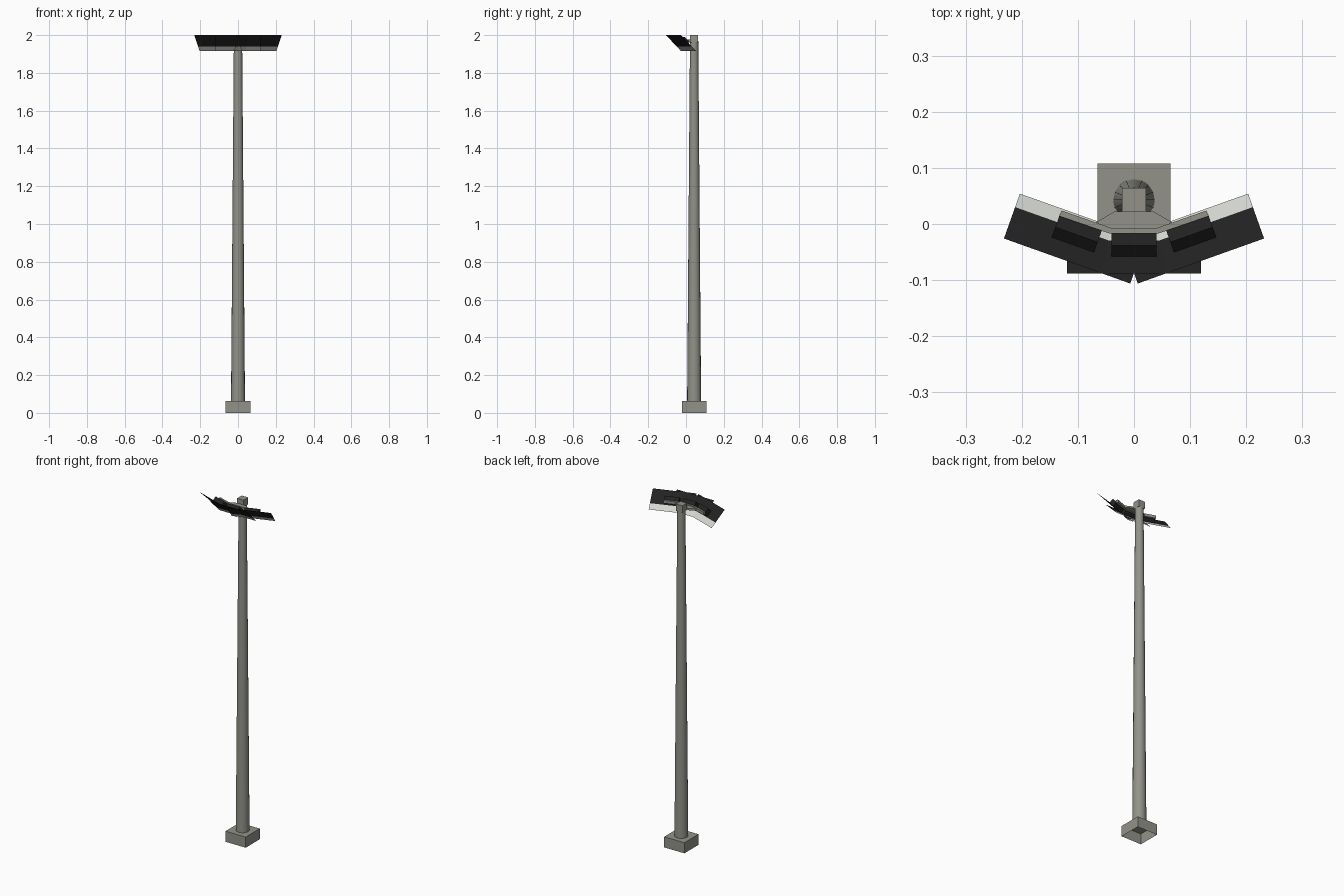
import bpy, bmesh, math
from mathutils import Matrix, Vector

if "Cube" in bpy.data.objects:
    bpy.data.objects.remove(bpy.data.objects["Cube"])


def material(name, rgb):
    m = bpy.data.materials.new(name)
    m.diffuse_color = (*rgb, 1)
    m.use_nodes = True
    m.node_tree.nodes["Principled BSDF"].inputs["Base Color"].default_value = m.diffuse_color
    return m


GREY = material("concrete_grey", (0.29, 0.29, 0.255))
BLACK = material("housing_black", (0.016, 0.016, 0.016))
WHITE = material("lamp_white", (0.66, 0.68, 0.64))


def finish(name, bm, mats):
    me = bpy.data.meshes.new(name)
    bm.to_mesh(me)
    bm.free()
    for m in mats:
        me.materials.append(m)
    ob = bpy.data.objects.new(name, me)
    bpy.context.collection.objects.link(ob)
    return ob


def box(name, size, matrix, mat, open_bottom=False):
    bm = bmesh.new()
    bmesh.ops.create_cube(bm, size=1, matrix=matrix @ Matrix.Diagonal((*size, 1)))
    if open_bottom:
        bm.normal_update()
        low = [f for f in bm.faces if f.normal.z < -0.9]
        bmesh.ops.delete(bm, geom=low, context='FACES')
    return finish(name, bm, [mat])


def prism(name, outline, z0, z1, mat):
    bm = bmesh.new()
    f = bm.faces.new([bm.verts.new((x, y, z0)) for x, y in outline])
    ext = bmesh.ops.extrude_face_region(bm, geom=[f])
    verts = [g for g in ext["geom"] if isinstance(g, bmesh.types.BMVert)]
    bmesh.ops.translate(bm, verts=verts, vec=(0, 0, z1 - z0))
    bmesh.ops.recalc_face_normals(bm, faces=bm.faces)
    return finish(name, bm, [mat])


AXIS_Y = 0.043

# Footing, open underneath
box("footing", (0.13, 0.13, 0.062), Matrix.Translation((0, AXIS_Y, 0.031)), GREY, True)

# Tapered pole
bm = bmesh.new()
bmesh.ops.create_cone(bm, cap_ends=True, segments=16, radius1=0.037, radius2=0.022,
                      depth=1.91, matrix=Matrix.Translation((0, AXIS_Y, 0.06 + 0.955)))
pole = finish("pole", bm, [GREY])
bpy.context.view_layer.objects.active = pole
pole.select_set(True)
bpy.ops.object.shade_smooth_by_angle(angle=math.radians(40))

# Square cap on the pole
box("pole_cap", (0.042, 0.042, 0.04), Matrix.Translation((0, AXIS_Y, 1.98)), GREY)

# Bracket plate and bent mounting bar
prism("bracket", [(-0.068, 0.003), (-0.035, 0.022), (0.035, 0.022), (0.068, 0.003),
                  (0.042, -0.009), (-0.042, -0.009)], 1.962, 1.972, GREY)
half = [(0.043, -0.017), (0.133, 0.014), (0.129, 0.024), (0.041, -0.007)]
prism("mounting_bar", [(-0.041, -0.007), (-half[0][0], half[0][1]), half[0], half[3]],
      1.96, 1.976, GREY)
for side, s in (("left", -1), ("right", 1)):
    prism("mounting_bar_" + side, [(s * x, y) for x, y in half], 1.96, 1.976, GREY)


# Floodlights: tilted shade with a pale lower strip, and a housing on its back
def floodlight(name, x, y, turn):
    place = (Matrix.Translation((x, y, 1.9575)) @ Matrix.Rotation(math.radians(turn), 4, 'Z')
             @ Matrix.Rotation(math.radians(45), 4, 'X'))
    # local y: down to -0.06 would be the upper lip, local z: shade's height
    bm = bmesh.new()
    rows = []
    for h in (-0.06, -0.024, 0.06):
        rows.append([bm.verts.new(place @ Vector((sx * 0.1195, 0, h))) for sx in (-1, 1)])
    for i in range(2):
        a, b = rows[i], rows[i + 1]
        f = bm.faces.new((a[0], a[1], b[1], b[0]))
        f.material_index = 0 if i == 0 else 1
    finish(name + "_shade", bm, [WHITE, BLACK])
    box(name + "_housing", (0.08, 0.027, 0.035),
        place @ Matrix.Translation((0, 0.0145, 0)), BLACK)


floodlight("middle_light", 0, -0.046, 0)
floodlight("right_light", 0.105, -0.026, 19.6)
floodlight("left_light", -0.105, -0.026, -19.6)
